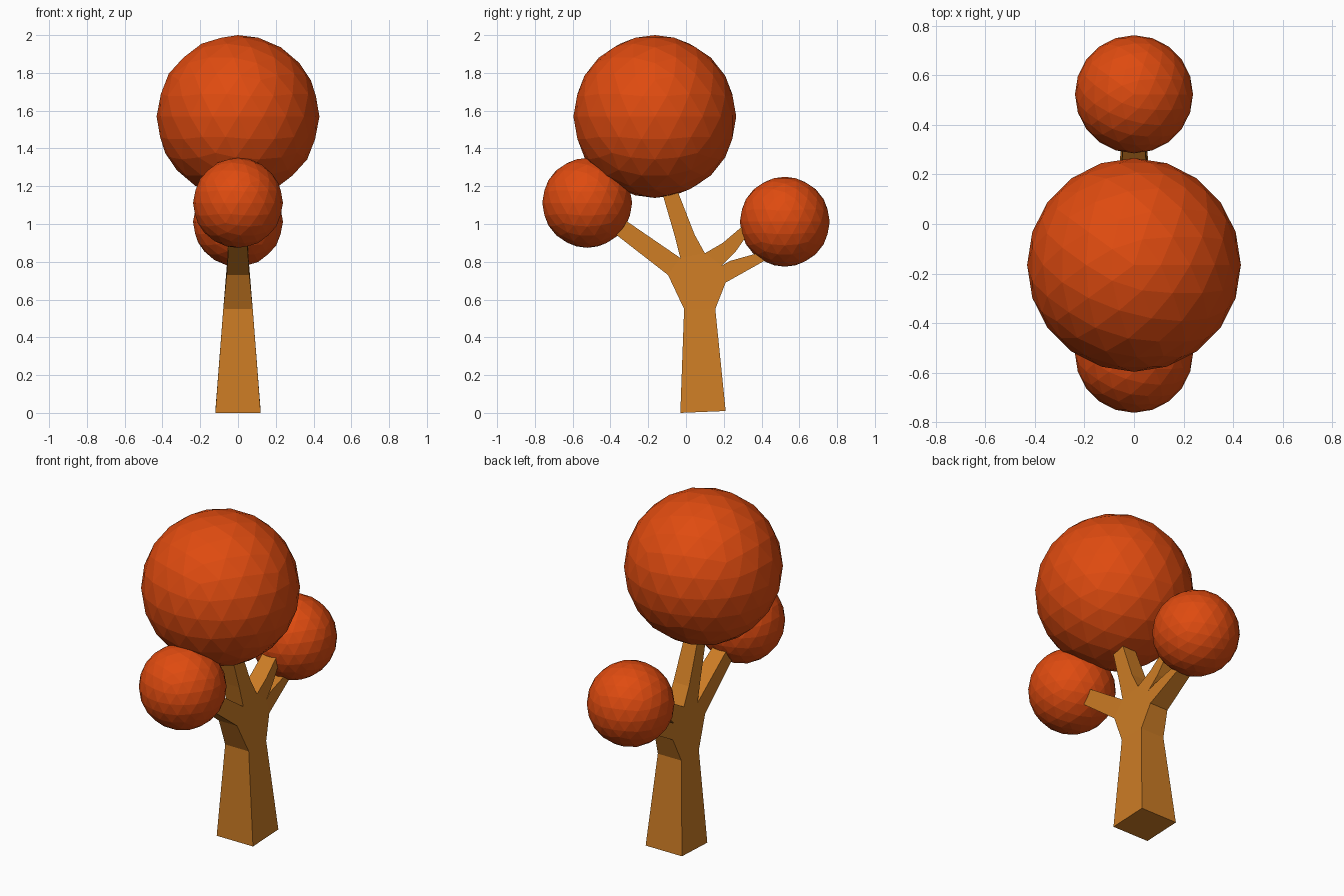
import bpy, bmesh

if "Cube" in bpy.data.objects:
    bpy.data.objects.remove(bpy.data.objects["Cube"])


def material(name, color):
    m = bpy.data.materials.new(name)
    m.diffuse_color = (*color, 1)
    m.use_nodes = True
    m.node_tree.nodes["Principled BSDF"].inputs["Base Color"].default_value = m.diffuse_color
    return m


bark = material("bark", (0.60, 0.20, 0.018))
leaves = material("leaves", (0.74, 0.07, 0.005))

# Side profile of the trunk and branches: y, z, half thickness in x
P = {
    "base_f": (-0.03, 0.00, 0.12), "base_b": (0.21, 0.01, 0.12),
    "mid_f": (-0.01, 0.55, 0.078), "mid_b": (0.155, 0.55, 0.078),
    "arm_f": (-0.095, 0.73, 0.060), "arm_b": (0.21, 0.69, 0.060),
    "fork_f": (-0.03, 0.82, 0.056), "fork_t": (0.10, 0.845, 0.056),
    "fork_b": (0.19, 0.78, 0.056),
    # front branch
    "f1": (-0.43, 0.99, 0.043), "f2": (-0.38, 1.06, 0.043),
    # top branch
    "t1": (-0.062, 0.945, 0.052), "t2": (0.045, 0.945, 0.052),
    "t3": (-0.145, 1.23, 0.042), "t4": (-0.07, 1.24, 0.042),
    # back upper branch
    "u1": (0.195, 0.90, 0.050), "u2": (0.26, 0.85, 0.050),
    "u3": (0.36, 1.04, 0.042), "u4": (0.365, 1.00, 0.042),
    # back lower branch
    "l1": (0.235, 0.805, 0.050),
    "l2": (0.45, 0.865, 0.042), "l3": (0.46, 0.83, 0.042),
}
panels = [
    "base_f base_b mid_b mid_f",
    "mid_f mid_b arm_b fork_b fork_t fork_f arm_f",
    "arm_f fork_f f2 f1",
    "fork_f fork_t t2 t1", "t1 t2 t4 t3",
    "fork_t fork_b u2 u1", "u1 u2 u4 u3",
    "arm_b l3 l2 l1 fork_b",
]

# Trunk: both sides from the panels, then walls along every outer edge
bm = bmesh.new()
right = {k: bm.verts.new((h, y, z)) for k, (y, z, h) in P.items()}
left = {k: bm.verts.new((-h, y, z)) for k, (y, z, h) in P.items()}
edges = {}
for panel in panels:
    names = panel.split()
    bm.faces.new([right[n] for n in names])
    bm.faces.new([left[n] for n in reversed(names)])
    for a, b in zip(names, names[1:] + names[:1]):
        edges.setdefault(frozenset((a, b)), []).append((a, b))
for uses in edges.values():
    if len(uses) == 1:
        a, b = uses[0]
        bm.faces.new((right[a], left[a], left[b], right[b]))
bmesh.ops.recalc_face_normals(bm, faces=bm.faces)
mesh = bpy.data.meshes.new("trunk")
bm.to_mesh(mesh)
bm.free()
mesh.materials.append(bark)
bpy.context.collection.objects.link(bpy.data.objects.new("trunk", mesh))

# Foliage balls
for name, y, z, r in (("foliage_top", -0.165, 1.569, 0.431),
                      ("foliage_front", -0.523, 1.112, 0.238),
                      ("foliage_back", 0.523, 1.012, 0.238)):
    bpy.ops.mesh.primitive_ico_sphere_add(subdivisions=3, radius=r, location=(0, y, z))
    ball = bpy.context.object
    ball.name = name
    ball.data.materials.append(leaves)
